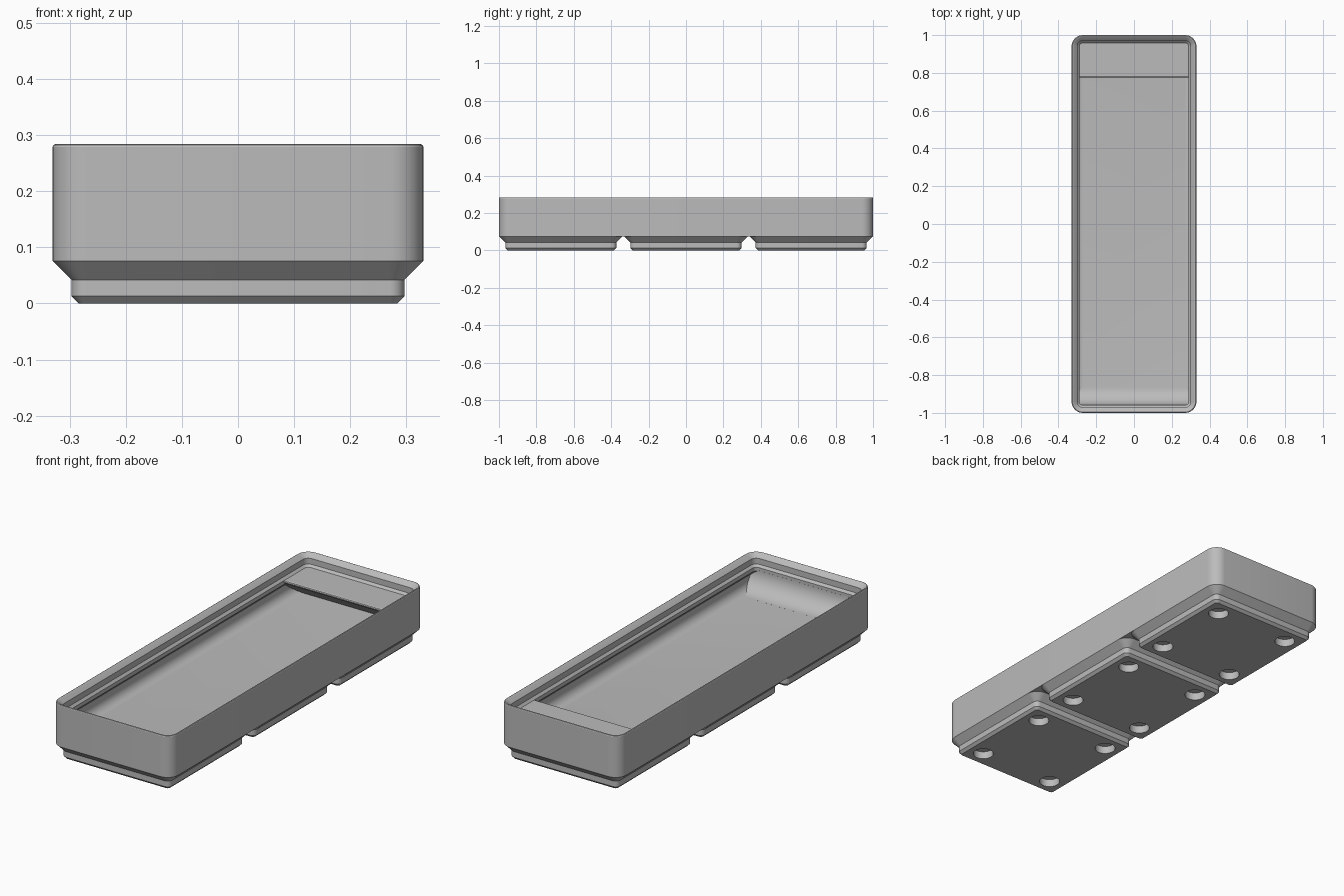
import bpy, bmesh, math

if "Cube" in bpy.data.objects:
    bpy.data.objects.remove(bpy.data.objects["Cube"], do_unlink=True)

S = 2 / 125.5            # millimetres to model units
HALF_X, HALF_Y = 20.75, 62.75
RADIUS = 3.75
PITCH = 42

grey = bpy.data.materials.new("light_grey")
grey.use_nodes = True
grey.diffuse_color = (0.5, 0.5, 0.5, 1)
grey.node_tree.nodes["Principled BSDF"].inputs["Base Color"].default_value = (0.5, 0.5, 0.5, 1)


def finish(name, bm):
    """Turn a bmesh into a shaded, coloured object."""
    bmesh.ops.recalc_face_normals(bm, faces=bm.faces)
    mesh = bpy.data.meshes.new(name)
    bm.to_mesh(mesh)
    bm.free()
    mesh.materials.append(grey)
    obj = bpy.data.objects.new(name, mesh)
    bpy.context.collection.objects.link(obj)
    return obj


def smooth(obj):
    bpy.ops.object.select_all(action="DESELECT")
    obj.select_set(True)
    bpy.context.view_layer.objects.active = obj
    bpy.ops.object.shade_smooth_by_angle(angle=math.radians(25))


def rounded_ring(bm, hx, hy, inset, z, steps=8):
    """Rounded rectangle, its corner radius shrinking with the inset."""
    r = max(RADIUS - inset, 0.05)
    cx, cy = hx - inset - r, hy - inset - r
    ring = []
    for q, (sx, sy) in enumerate([(1, 1), (-1, 1), (-1, -1), (1, -1)]):
        for i in range(steps + 1):
            a = math.pi / 2 * (q + i / steps)
            ring.append(bm.verts.new(((sx * cx + r * math.cos(a)) * S,
                                      (sy * cy + r * math.sin(a)) * S, z * S)))
    return ring


def loft(name, hx, hy, profile):
    """Skin rings given as (inset, height) and cap both ends."""
    bm = bmesh.new()
    rings = [rounded_ring(bm, hx, hy, i, z) for i, z in profile]
    n = len(rings[0])
    for a, b in zip(rings, rings[1:]):
        for k in range(n):
            bm.faces.new((a[k], a[(k + 1) % n], b[(k + 1) % n], b[k]))
    bm.faces.new(rings[0])
    bm.faces.new(rings[-1])
    return finish(name, bm)


def extrude_x(name, outline, half):
    """Extrude a (y, z) outline across the width."""
    bm = bmesh.new()
    ends = [[bm.verts.new((x * S, y * S, z * S)) for y, z in outline] for x in (-half, half)]
    n = len(outline)
    for e in ends:
        bm.faces.new(e)
    for k in range(n):
        bm.faces.new((ends[0][k], ends[0][(k + 1) % n], ends[1][(k + 1) % n], ends[1][k]))
    return finish(name, bm)


# Tray: outer wall, rounded rim, stacking lip, inner wall, floor fillet
WALL, FLOOR, FILLET = 0.95, 7, 2.75
tray_profile = [(0, 4.75), (0, 17.5), (0.1, 17.7), (0.3, 17.8), (0.52, 17.75),
                (0.75, 17.6), (1.9, 16.5), (1.9, 14.7), (2.6, 14), (2.6, 12.8),
                (WALL, 11.15)]
for i in range(9):
    a = math.pi / 2 * i / 8
    tray_profile.append((WALL + FILLET * (1 - math.cos(a)), FLOOR + FILLET * (1 - math.sin(a))))
smooth(loft("tray", HALF_X, HALF_Y, tray_profile))

# Label shelf at the back, sloping underneath
shelf = [(60.6, 14), (49.1, 14), (48.8, 13.85), (48.65, 13.55), (48.72, 13.25), (49, 13),
         (49 + 6.1 / math.tan(math.radians(36)), 6.9), (60.6, 6.9)]
smooth(extrude_x("label_shelf", shelf, 19.9))

# Finger scoop at the front
R = 6.05
scoop = [(-60.6, 6.9), (-60.6, FLOOR + R)]
for i in range(17):
    a = math.pi / 2 * i / 16
    scoop.append((-60.12 + R * (1 - math.cos(a)), FLOOR + 0.01 + R * (1 - math.sin(a))))
scoop.append((-60.12 + R, 6.9))
smooth(extrude_x("finger_scoop", scoop, 19.9))

# Three feet, each with four round magnet holes
foot = loft("foot_middle", HALF_X, HALF_X, [(2.95, 0), (2.15, 0.8), (2.15, 2.6), (0, 4.75)])
bm = bmesh.new()
for x in (-13, 13):
    for y in (-13, 13):
        made = bmesh.ops.create_cone(bm, cap_ends=True, segments=40, radius1=3 * S,
                                     radius2=3 * S, depth=4.8 * S)
        bmesh.ops.translate(bm, verts=made["verts"], vec=(x * S, y * S, 0))
cutter = finish("magnet_hole_cutter", bm)
cutter.hide_render = True
cut = foot.modifiers.new("magnet_holes", "BOOLEAN")
cut.operation, cut.solver, cut.object = "DIFFERENCE", "EXACT", cutter
bpy.context.view_layer.objects.active = foot
bpy.ops.object.modifier_apply(modifier=cut.name)
bpy.data.objects.remove(cutter, do_unlink=True)
smooth(foot)
for name, side in (("foot_front", -1), ("foot_back", 1)):
    copy = foot.copy()
    copy.name = name
    copy.location.y = side * PITCH * S
    bpy.context.collection.objects.link(copy)
